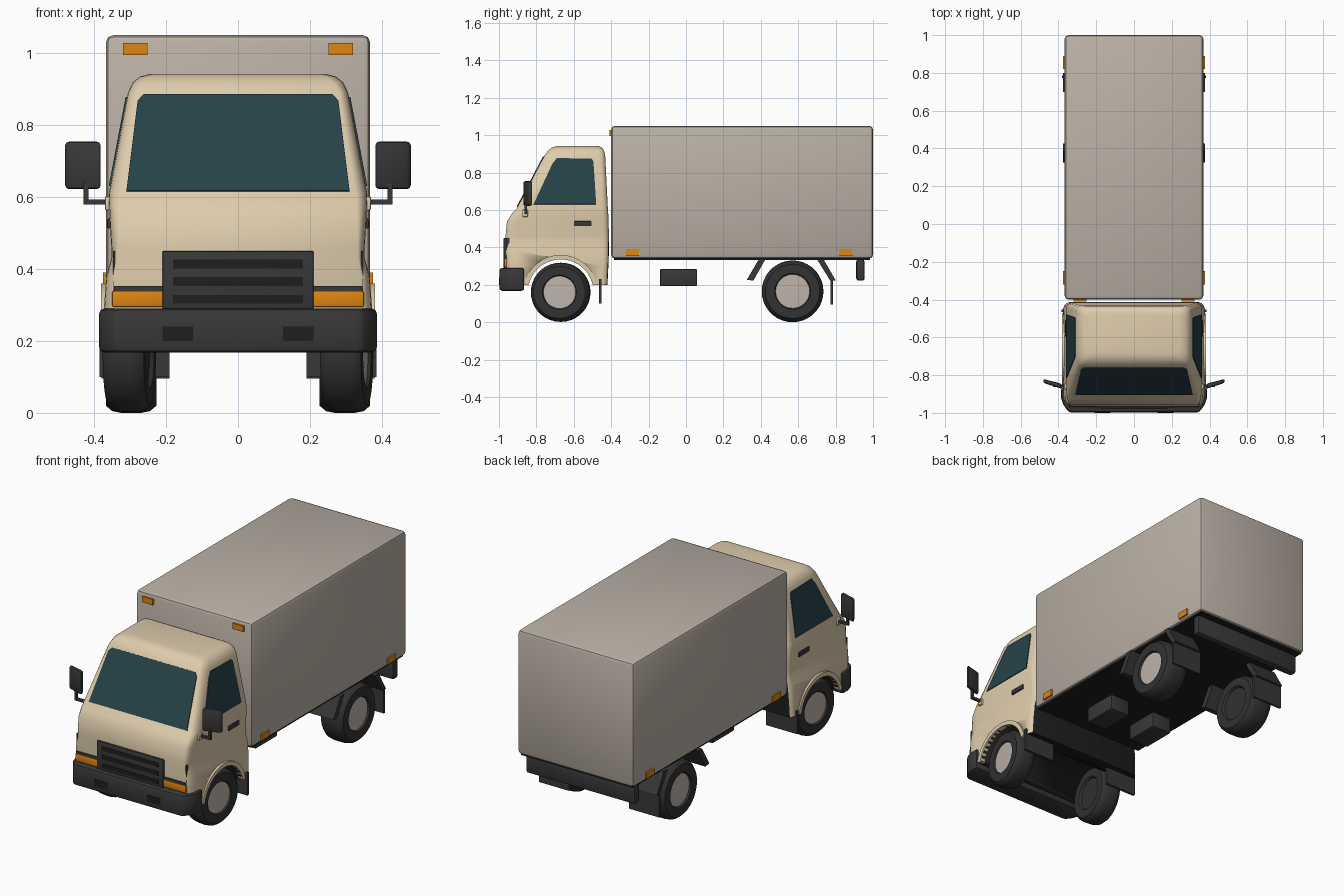
import bpy, bmesh, math
from mathutils import Vector, Matrix

if "Cube" in bpy.data.objects:
    bpy.data.objects.remove(bpy.data.objects["Cube"])


def mat(name, rgb):
    m = bpy.data.materials.new(name)
    m.diffuse_color = [((c / 255 + 0.055) / 1.055) ** 2.4 for c in rgb] + [1]
    m.use_nodes = True
    m.node_tree.nodes["Principled BSDF"].inputs["Base Color"].default_value = m.diffuse_color
    return m


CREAM = mat("cream_paint", (222, 204, 172))
GREY = mat("cargo_grey", (187, 177, 166))
GLASS = mat("tinted_glass", (38, 66, 72))
DARK = mat("dark_plastic", (56, 56, 57))
RUBBER = mat("tyre_rubber", (50, 50, 50))
BLACK = mat("underside_black", (30, 30, 30))
ORANGE = mat("amber_lamp", (222, 134, 18))
HUB = mat("hub_grey", (190, 180, 170))


def finish(name, bm, mats, bevel=0.0, segments=2, angle=35):
    bmesh.ops.recalc_face_normals(bm, faces=bm.faces)
    me = bpy.data.meshes.new(name)
    bm.to_mesh(me)
    bm.free()
    for m in mats:
        me.materials.append(m)
    ob = bpy.data.objects.new(name, me)
    bpy.context.collection.objects.link(ob)
    bpy.ops.object.select_all(action='DESELECT')
    ob.select_set(True)
    bpy.context.view_layer.objects.active = ob
    if bevel:
        b = ob.modifiers.new("bevel", 'BEVEL')
        b.width, b.segments = bevel, segments
        bpy.ops.object.modifier_apply(modifier="bevel")
    bpy.ops.object.shade_smooth_by_angle(angle=math.radians(angle))
    return ob


def prism(name, pts, offset, m, bevel=0.0):
    """Polygon pushed along an offset vector into a solid."""
    bm = bmesh.new()
    a = [bm.verts.new(p) for p in pts]
    b = [bm.verts.new(Vector(p) + Vector(offset)) for p in pts]
    bm.faces.new(a)
    bm.faces.new(b)
    for i in range(len(a)):
        j = (i + 1) % len(a)
        bm.faces.new((a[i], a[j], b[j], b[i]))
    return finish(name, bm, [m], bevel)


def box(name, x, y, z, m, bevel=0.0):
    pts = [(x[0], y[0], z[0]), (x[1], y[0], z[0]), (x[1], y[1], z[0]), (x[0], y[1], z[0])]
    return prism(name, pts, (0, 0, z[1] - z[0]), m, bevel)


def span(s, a, b):
    return tuple(sorted((s * a, s * b)))


# Cab shell: rounded horizontal rings (z, half width, front y, back y, corner dx)
RINGS = [(0.20, 0.375, -0.945, -0.42, 0.03), (0.30, 0.372, -0.962, -0.415, 0.03),
         (0.38, 0.366, -0.965, -0.412, 0.025), (0.43, 0.352, -0.965, -0.412, 0.02),
         (0.46, 0.352, -0.965, -0.412, 0.02), (0.54, 0.357, -0.957, -0.414, 0.025),
         (0.585, 0.359, -0.928, -0.416, 0.03), (0.61, 0.359, -0.904, -0.418, 0.033),
         (0.89, 0.306, -0.757, -0.432, 0.025), (0.918, 0.293, -0.738, -0.438, 0.03),
         (0.935, 0.272, -0.715, -0.45, 0.03), (0.942, 0.245, -0.69, -0.47, 0.03)]


def ring(z, w, yf, yb, dx):
    half = []
    for i in range(5):
        t = math.pi / 2 * i / 4
        half.append((w - dx + dx * math.sin(t), yf + 0.06 * (1 - math.cos(t))))
    for i in range(4):
        t = math.pi / 2 * i / 3
        half.append((w - 0.03 + 0.03 * math.cos(t), yb - 0.03 + 0.03 * math.sin(t)))
    return [(x, y, z) for x, y in half] + [(-x, y, z) for x, y in reversed(half)]


bm = bmesh.new()
loops = [[bm.verts.new(p) for p in ring(*r)] for r in RINGS]
for a, b in zip(loops, loops[1:]):
    for i in range(len(a)):
        j = (i + 1) % len(a)
        bm.faces.new((a[i], a[j], b[j], b[i]))
bm.faces.new(loops[0])
bm.faces.new(loops[-1])
bmesh.ops.recalc_face_normals(bm, faces=bm.faces)
for f in bm.faces:
    c = f.calc_center_median()
    if f.normal.z < -0.9 or (f.normal.y > 0.9 and c.z < 0.42):
        f.material_index = 1
cab = finish("cab", bm, [CREAM, BLACK])

# Wheel arch tunnel cut through the cab
FW, RW = (-0.67, 0.16), (0.57, 0.165)
bm = bmesh.new()
bmesh.ops.create_cone(bm, cap_ends=True, segments=40, radius1=0.176, radius2=0.176, depth=1.2,
                      matrix=Matrix.Translation((0, *FW)) @ Matrix.Rotation(math.pi / 2, 4, 'Y'))
cutter = finish("arch_cutter", bm, [BLACK])
cut = cab.modifiers.new("arch", 'BOOLEAN')
cut.operation, cut.object, cut.solver, cut.material_mode = 'DIFFERENCE', cutter, 'EXACT', 'TRANSFER'
bpy.context.view_layer.objects.active = cab
bpy.ops.object.modifier_apply(modifier="arch")
bpy.data.objects.remove(cutter)

# Windshield
def shield_y(z):
    return -0.904 + (z - 0.61) * 0.147 / 0.28


shield = [(0.31, 0.615), (0.279, 0.865), (0.262, 0.884)]
shield += [(-x, z) for x, z in reversed(shield)]
prism("windshield", [(x, shield_y(z) + 0.002, z) for x, z in shield], (0, -0.006, 0.003), GLASS)


# Wheels: turned profile, tyre outside and plain hub inside
def wheel(name, x, yz, r, width, s, steer):
    h = width / 2
    prof = [(0, -h * 0.8), (r * 0.55, -h * 0.8), (r * 0.6, -h), (r * 0.88, -h), (r * 0.97, -h * 0.75),
            (r, -h * 0.4), (r, h * 0.4), (r * 0.97, h * 0.75), (r * 0.88, h), (r * 0.58, h),
            (r * 0.55, h * 0.85), (0, h * 0.9)]
    bm = bmesh.new()
    vs = [bm.verts.new((s * px, 0, pr)) for pr, px in prof]
    edges = [bm.edges.new(e) for e in zip(vs, vs[1:])]
    bmesh.ops.spin(bm, geom=vs + edges, cent=(0, 0, 0), axis=(1, 0, 0), angle=2 * math.pi, steps=36)
    bmesh.ops.remove_doubles(bm, verts=bm.verts, dist=0.0002)
    for f in bm.faces:
        c = f.calc_center_median()
        f.material_index = int(math.hypot(c.y, c.z) < r * 0.545 and s * c.x > 0)
    ob = finish(name, bm, [RUBBER, HUB])
    ob.matrix_world = Matrix.Translation((s * x, *yz)) @ Matrix.Rotation(steer, 4, 'Z')


for s, side in ((1, "right"), (-1, "left")):
    wheel("front_wheel_" + side, 0.302, FW, 0.158, 0.115, s, math.radians(-7))
    wheel("rear_wheel_" + side, 0.297, RW, 0.165, 0.14, s, 0)

    # Side window follows the leaning cab side
    win = [(-0.815, 0.63), (-0.715, 0.845), (-0.69, 0.877), (-0.505, 0.873), (-0.495, 0.86), (-0.48, 0.63)]
    prism("side_window_" + side, [(s * (0.357 - (z - 0.61) * 0.053 / 0.28), y, z) for y, z in win],
          (s * 0.006, 0, 0.001), GLASS)
    box("door_handle_" + side, span(s, 0.35, 0.364), (-0.60, -0.505), (0.513, 0.54), DARK, 0.004)

    # Flared lip around the front wheel arch
    arc = [math.radians(12 + 156 * i / 16) for i in range(17)]
    lip = [(FW[0] + 0.176 * math.cos(a), FW[1] + 0.176 * math.sin(a)) for a in arc]
    lip += [(FW[0] + 0.2 * math.cos(a), FW[1] + 0.2 * math.sin(a)) for a in reversed(arc)]
    prism("arch_lip_" + side, [(s * 0.35, y, z) for y, z in lip], (s * 0.031, 0, 0), CREAM)

    # Mirror with bent arm
    head = [(0.38, -0.873), (0.478, -0.842), (0.482, -0.82), (0.385, -0.845)]
    prism("mirror_" + side, [(s * x, y, 0.622) for x, y in head], (0, 0, 0.132), DARK, 0.01)
    box("mirror_base_" + side, span(s, 0.335, 0.37), (-0.875, -0.845), (0.563, 0.602), CREAM, 0.005)
    box("mirror_arm_" + side, span(s, 0.36, 0.43), (-0.864, -0.85), (0.579, 0.593), DARK)
    box("mirror_post_" + side, span(s, 0.416, 0.43), (-0.864, -0.85), (0.58, 0.64), DARK)

    # Headlamp surround, indicators and bumper recesses
    box("headlamp_trim_" + side, span(s, 0.205, 0.345), (-0.969, -0.955), (0.338, 0.352), DARK)
    box("headlamp_edge_" + side, span(s, 0.342, 0.348), (-0.962, -0.945), (0.30, 0.45), DARK)
    box("front_indicator_" + side, span(s, 0.208, 0.35), (-0.972, -0.93), (0.295, 0.338), ORANGE, 0.004)
    box("bumper_recess_" + side, span(s, 0.125, 0.21), (-1.0, -0.99), (0.20, 0.24), BLACK)

    # Marker lamps on the cargo box
    box("roof_marker_" + side, span(s, 0.252, 0.32), (-0.41, -0.395), (0.995, 1.028), ORANGE)
    for tag, y in (("front", -0.32), ("rear", 0.82)):
        box(f"{tag}_side_marker_{side}", span(s, 0.36, 0.375), (y, y + 0.07), (0.354, 0.39), ORANGE)

    # Mud guards and flaps
    guards = {"front": [(0.39, 0.337), (0.425, 0.337), (0.36, 0.222), (0.325, 0.227)],
              "rear": [(0.70, 0.337), (0.735, 0.337), (0.80, 0.224), (0.77, 0.224)]}
    for tag, q in guards.items():
        prism(f"{tag}_mud_guard_{side}", [(s * 0.20, y, z) for y, z in q], (s * 0.175, 0, 0), DARK)
    box("rear_flap_" + side, span(s, 0.19, 0.38), (0.772, 0.785), (0.095, 0.23), DARK)
    box("front_flap_" + side, span(s, 0.19, 0.385), (-0.466, -0.452), (0.10, 0.23), DARK)
    box("tank_" + side, span(s, 0.085, 0.21), (-0.14, 0.06), (0.193, 0.285), DARK, 0.008)

# Front bumper with angled ends
half = [(0.345, -0.998), (0.375, -0.955), (0.386, -0.92), (0.386, -0.865)]
outline = [(x, y, 0.168) for x, y in half] + [(-x, y, 0.168) for x, y in reversed(half)]
prism("front_bumper", outline, (0, 0, 0.122), DARK, 0.014)

# Grille with three slots
box("grille", (-0.21, 0.21), (-0.975, -0.95), (0.28, 0.45), DARK, 0.004)
for i in range(3):
    z = 0.304 + i * 0.049
    box(f"grille_slot_{i + 1}", (-0.18, 0.18), (-0.977, -0.972), (z, z + 0.024), BLACK)

# Cargo box, its floor and the rear bumper
box("cargo_box", (-0.367, 0.367), (-0.40, 1.0), (0.34, 1.05), GREY, 0.02)
box("cargo_floor", (-0.352, 0.352), (-0.385, 0.985), (0.333, 0.345), BLACK)
box("rear_bumper", (-0.345, 0.345), (0.91, 0.955), (0.222, 0.335), DARK, 0.012)
